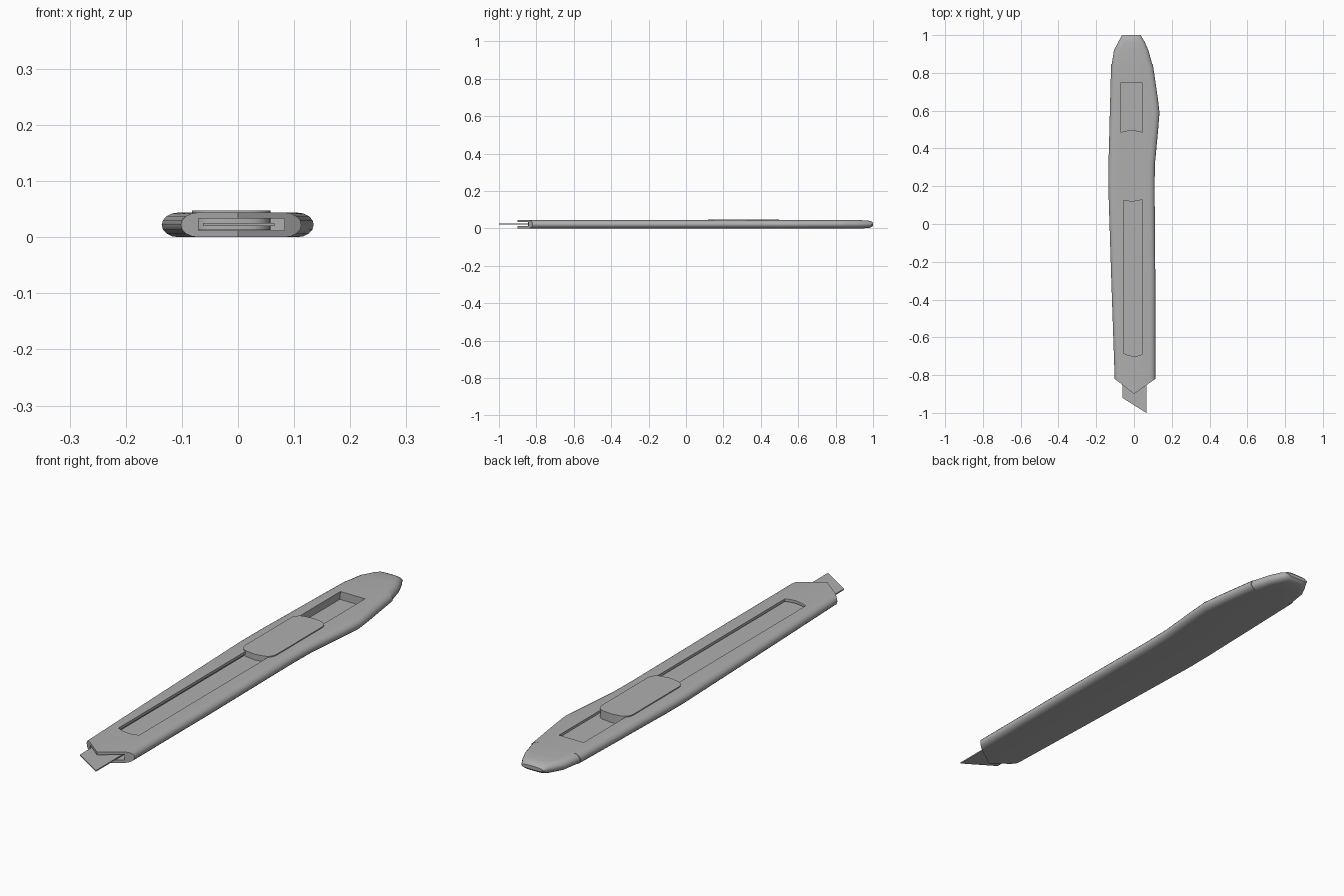
import bpy, bmesh, math

if "Cube" in bpy.data.objects:
    bpy.data.objects.remove(bpy.data.objects["Cube"])

MID, HALF, RX = 0.022, 0.022, 0.03
GREY = bpy.data.materials.new("dark_grey")
GREY.diffuse_color = (0.43, 0.43, 0.43, 1)
GREY.use_nodes = True
GREY.node_tree.nodes["Principled BSDF"].inputs["Base Color"].default_value = GREY.diffuse_color


def finish(name, bm):
    bmesh.ops.recalc_face_normals(bm, faces=bm.faces)
    me = bpy.data.meshes.new(name)
    bm.to_mesh(me)
    bm.free()
    me.materials.append(GREY)
    ob = bpy.data.objects.new(name, me)
    bpy.context.collection.objects.link(ob)
    return ob


def activate(ob):
    bpy.ops.object.select_all(action='DESELECT')
    ob.select_set(True)
    bpy.context.view_layer.objects.active = ob


def loft(name, stations, seg=8):
    """Stadium-like sections: (y, left x, right x, z inset)."""
    bm = bmesh.new()
    rings = []
    for y, xl, xr, inset in stations:
        ring = []
        for cx, start in ((xr - RX, -90), (xl + RX, 90)):
            for i in range(seg + 1):
                a = math.radians(start + 180 * i / seg)
                ring.append(bm.verts.new((cx + RX * math.cos(a), y,
                                          MID + (HALF - inset) * math.sin(a))))
        rings.append(ring)
    n = len(rings[0])
    for a, b in zip(rings, rings[1:]):
        for i in range(n):
            bm.faces.new((a[i], a[(i + 1) % n], b[(i + 1) % n], b[i]))
    bm.faces.new(rings[0])
    bm.faces.new(rings[-1])
    return finish(name, bm)


def prism(name, pts, z0, z1):
    """Extrude a plan outline between two heights."""
    bm = bmesh.new()
    f = bm.faces.new([bm.verts.new((x, y, z0)) for x, y in pts])
    res = bmesh.ops.extrude_face_region(bm, geom=[f])
    for v in res['geom']:
        if isinstance(v, bmesh.types.BMVert):
            v.co.z = z1
    return finish(name, bm)


def cut(ob, cutter):
    m = ob.modifiers.new("cut", 'BOOLEAN')
    m.operation, m.solver, m.object = 'DIFFERENCE', 'EXACT', cutter
    activate(ob)
    bpy.ops.object.modifier_apply(modifier=m.name)
    bpy.data.objects.remove(cutter)


def smooth(ob):
    activate(ob)
    bpy.ops.object.shade_smooth_by_angle(angle=math.radians(32))


# Handle shell
body = loft("handle_body", [
    (-0.915, -0.098, 0.113, 0), (-0.82, -0.102, 0.113, 0), (-0.3, -0.12, 0.113, 0),
    (0.2, -0.136, 0.109, 0), (0.32, -0.135, 0.111, 0), (0.5, -0.13, 0.128, 0),
    (0.59, -0.128, 0.135, 0), (0.66, -0.126, 0.127, 0), (0.845, -0.121, 0.1, 0)])
# Pointed nose, blade channel and slider track
cut(body, prism("nose_cutter", [
    (-0.2, -1.1), (0.2, -1.1), (0.2, -0.82), (0.113, -0.82),
    (0, -0.9), (-0.102, -0.82), (-0.2, -0.82)], -0.1, 0.1))
cut(body, prism("channel_cutter", [
    (-0.07, -1.1), (0.083, -1.1), (0.083, 0.75), (-0.07, 0.75)], 0.012, 0.033))
cut(body, prism("track_cutter", [
    (-0.055, -0.685), (-0.03, -0.695), (0, -0.7), (0.025, -0.697), (0.042, -0.69),
    (0.042, 0.75), (-0.068, 0.75), (-0.068, 0.3), (-0.055, 0.3)], 0.02, 0.1))
smooth(body)

# End cap
cap = loft("end_cap", [
    (0.845, -0.118, 0.097, 0), (0.92, -0.106, 0.076, 0),
    (0.965, -0.083, 0.056, 0.001), (0.985, -0.071, 0.044, 0.004),
    (0.995, -0.066, 0.039, 0.009), (1.0, -0.063, 0.036, 0.015)])
smooth(cap)

# Blade
prism("blade", [(-0.062, -0.92), (0.065, -1.0), (0.065, 0.3), (-0.062, 0.3)], 0.02, 0.025)

# Thumb slider with rounded corners and bowed ends
pts = []
r = 0.04
for cx, cy, start in ((0.058 - r, 0.493 - r, 0), (-0.082 + r, 0.493 - r, 90),
                      (-0.082 + r, 0.123 + r, 180), (0.058 - r, 0.123 + r, 270)):
    for i in range(7):
        a = math.radians(start + 15 * i)
        pts.append((cx + r * math.cos(a), cy + r * math.sin(a)))
    if start in (0, 180):
        pts.append((-0.012, 0.497 if start == 0 else 0.118))
slider = prism("thumb_slider", pts, 0.013, 0.048)
smooth(slider)
